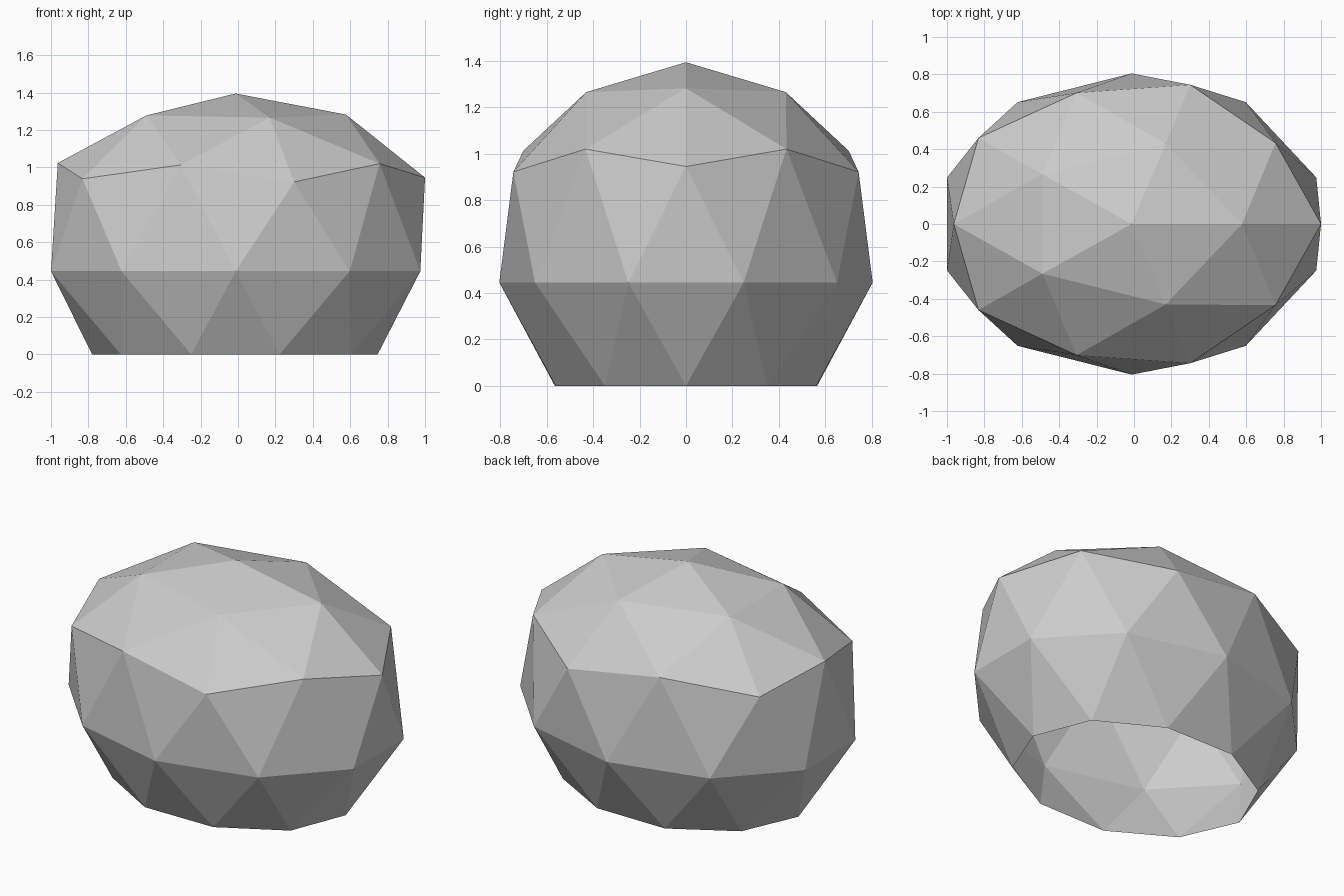
import bpy
import bmesh

cube = bpy.data.objects.get("Cube")
if cube:
    bpy.data.objects.remove(cube, do_unlink=True)

# Plain stone material
stone = bpy.data.materials.new("stone_grey")
stone.use_nodes = True
colour = (0.6, 0.6, 0.6, 1.0)
stone.diffuse_color = colour
bsdf = next(n for n in stone.node_tree.nodes if n.type == "BSDF_PRINCIPLED")
bsdf.inputs["Base Color"].default_value = colour

# Ring heights on a unit ball, each with x scale, y scale, new height, end lift
RINGS = [
    (1.0, 1.0, 1.0, 1.395, 0.0),
    (0.851, 1.122, 0.86, 1.259, 0.04),
    (0.526, 1.118, 0.867, 1.009, 0.015),
    (0.447, 1.132, 0.875, 0.912, 0.033),
    (0.0, 1.038, 0.805, 0.445, 0.0),
    (-0.447, 0.858, 0.665, 0.0, 0.0),
    (-0.526, 0.892, 0.695, 0.0, 0.0),
]
CENTRE_SHIFT = -0.0125

bm = bmesh.new()
bmesh.ops.create_icosphere(bm, subdivisions=2, radius=1.0)

# Open underside
bottom = [v for v in bm.verts if v.co.z < -0.6]
bmesh.ops.delete(bm, geom=bottom, context="VERTS")

# Shape the dome ring by ring, with a flat base
for v in bm.verts:
    _, sx, sy, height, lift = min(RINGS, key=lambda r: abs(r[0] - v.co.z))
    v.co.x *= sx
    v.co.y *= sy
    v.co.z = height + lift * abs(v.co.x)
    v.co.x += CENTRE_SHIFT

mesh = bpy.data.meshes.new("boulder_shell")
bm.to_mesh(mesh)
bm.free()
mesh.materials.append(stone)
mesh.shade_flat()
boulder = bpy.data.objects.new("boulder_shell", mesh)
bpy.context.collection.objects.link(boulder)
